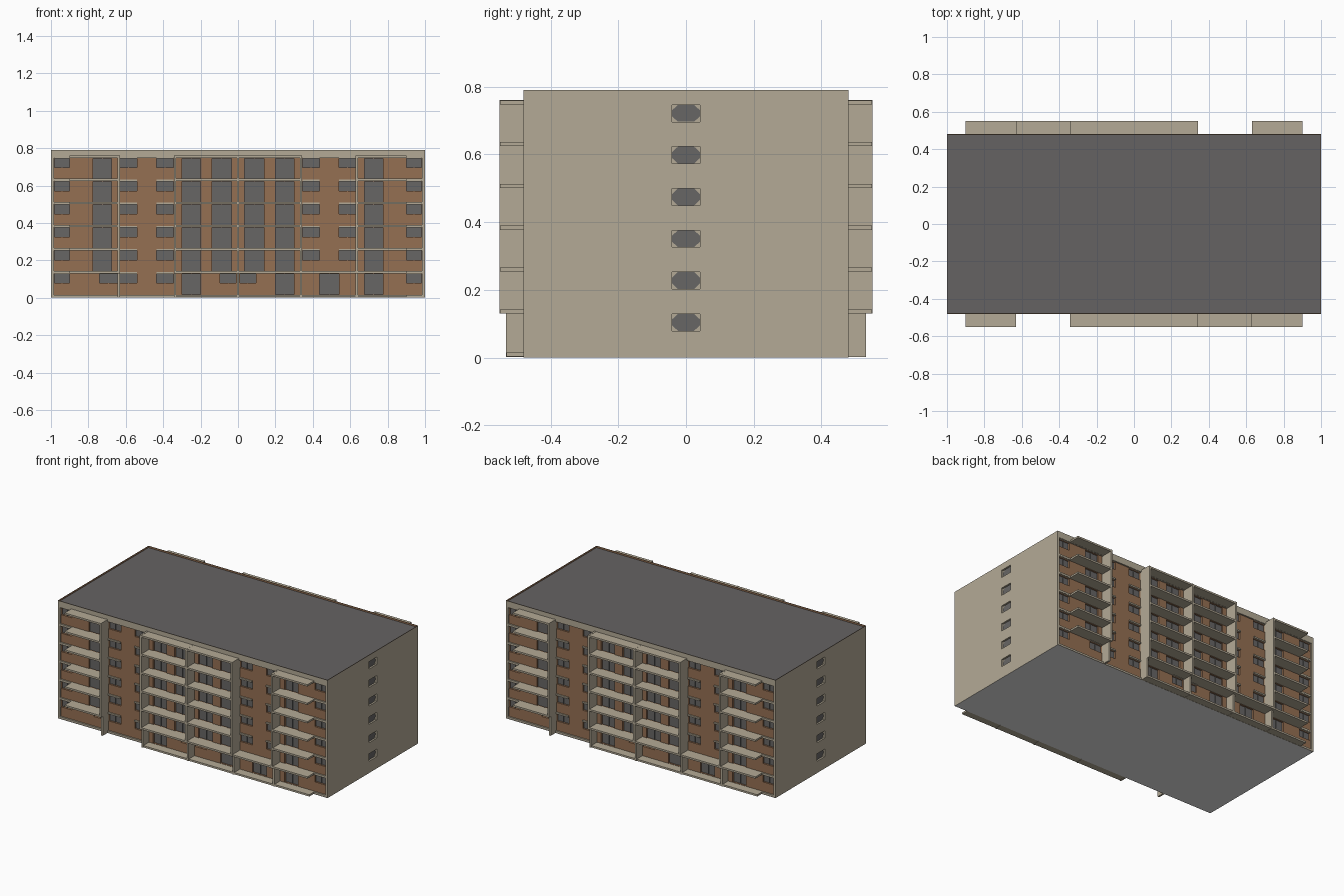
import bpy, bmesh
from mathutils import Vector

if "Cube" in bpy.data.objects:
    bpy.data.objects.remove(bpy.data.objects["Cube"])


def mat(name, rgb):
    m = bpy.data.materials.new(name)
    m.diffuse_color = (*rgb, 1)
    m.use_nodes = True
    m.node_tree.nodes["Principled BSDF"].inputs["Base Color"].default_value = m.diffuse_color
    return m


CONCRETE = mat("beige concrete", (0.455, 0.402, 0.304))
BRICK = mat("brown brick", (0.30, 0.162, 0.086))
GLASS = mat("grey glass", (0.136, 0.132, 0.130))
ROOF = mat("roof grey", (0.130, 0.123, 0.123))
WHITE = mat("plain white", (0.8, 0.8, 0.8))


def finish(name, bm, mats):
    me = bpy.data.meshes.new(name)
    bm.to_mesh(me)
    bm.free()
    for m in mats:
        me.materials.append(m)
    ob = bpy.data.objects.new(name, me)
    bpy.context.collection.objects.link(ob)
    return ob


def boxes(name, items, m, both=True):
    """Join boxes (x0,x1,y0,y1,z0,z1); repeat them turned half round for the back."""
    bm = bmesh.new()
    for s in ((1, -1) if both else (1,)):
        for x0, x1, y0, y1, z0, z1 in items:
            vs = bmesh.ops.create_cube(bm, size=1)["verts"]
            for v in vs:
                v.co = (s * ((x0 + x1) / 2 + v.co.x * (x1 - x0)),
                        s * ((y0 + y1) / 2 + v.co.y * (y1 - y0)),
                        (z0 + z1) / 2 + v.co.z * (z1 - z0))
    bmesh.ops.recalc_face_normals(bm, faces=bm.faces)
    return finish(name, bm, [m])


def wall(name, origin, u, inward, u0, u1, z0, z1, holes, depth, mats):
    """Flat wall with recessed openings, cut on a grid of the opening edges."""
    us = sorted({u0, u1} | {h[i] for h in holes for i in (0, 1)})
    zs = sorted({z0, z1} | {h[i] for h in holes for i in (2, 3)})
    bm = bmesh.new()
    o, u, n = Vector(origin), Vector(u), Vector(inward)
    grid = [[bm.verts.new(o + u * a + Vector((0, 0, b))) for b in zs] for a in us]
    opening = []
    for i in range(len(us) - 1):
        for j in range(len(zs) - 1):
            f = bm.faces.new((grid[i][j], grid[i + 1][j], grid[i + 1][j + 1], grid[i][j + 1]))
            a, b = (us[i] + us[i + 1]) / 2, (zs[j] + zs[j + 1]) / 2
            if any(h[0] < a < h[1] and h[2] < b < h[3] for h in holes):
                opening.append(f)
    ret = bmesh.ops.extrude_face_region(bm, geom=opening)["geom"]
    bmesh.ops.translate(bm, vec=n * depth, verts=[g for g in ret if isinstance(g, bmesh.types.BMVert)])
    old = [f for f in opening if f.is_valid]
    if old:
        bmesh.ops.delete(bm, geom=old, context='FACES')
    bm.normal_update()
    for f in bm.faces:   # deep faces take the second colour
        deep = (f.calc_center_median() - o).dot(n) > depth * 0.9
        f.material_index = 1 if deep else 0
    return finish(name, bm, mats)


STEP = 0.1235
Y = 0.47          # brick face
FLOORS = range(6)

# openings of the long facade: small windows, balcony doors, entrance
windows, doors = [], []
for i in FLOORS:
    z0, z1 = round(0.078 + STEP * i, 4), round(0.128 + STEP * i, 4)
    cols = [(-0.982, -0.9), (-0.63, -0.54), (-0.435, -0.345), (0.9, 0.982)]
    if i:
        cols += [(0.345, 0.435), (0.54, 0.63)]
    else:
        cols += [(-0.74, -0.645), (-0.095, -0.01), (0.01, 0.095)]
    windows += [(a, b, z0, z1) for a, b in cols]
    dcols = [(-0.3, -0.2), (0.2, 0.3), (0.675, 0.775)]
    dcols += [(-0.775, -0.675), (-0.14, -0.035), (0.035, 0.14)] if i else [(0.435, 0.54)]
    doors += [(a, b, round(0.017 + STEP * i, 4), z1) for a, b in dcols]
holes = windows + doors

for name, s in (("front", 1), ("back", -1)):
    wall(name + "_facade", (0, -Y * s, 0), (s, 0, 0), (0, s, 0), -0.99, 0.99, 0.005, 0.76,
         holes, 0.012, [BRICK, GLASS])

# window and door mullions
boxes("mullions", [((a + b) / 2 - 0.002, (a + b) / 2 + 0.002, -Y + 0.007, -Y + 0.013, c, d)
                   for a, b, c, d in holes], GLASS)

# lintel strips over the small windows
boxes("lintels", [(a, b, -Y - 0.008, -Y + 0.001, d, d + 0.01) for a, b, c, d in windows], CONCRETE)

# gable walls with a column of small windows; panes have cut corners
gable = [(-0.042, 0.042, round(0.079 + STEP * i, 4), round(0.129 + STEP * i, 4)) for i in FLOORS]
for name, s in (("right", 1), ("left", -1)):
    wall(name + "_gable", (s, 0, 0), (0, s, 0), (-s, 0, 0), -0.48, 0.48, 0, 0.79,
         gable, 0.012, [CONCRETE, CONCRETE])
    bm = bmesh.new()
    for a, b, c, d in gable:
        pts = [(b, -0.008), (b, 0.008), (0.024, 0.0249), (-0.024, 0.0249),
               (a, 0.008), (a, -0.008), (-0.024, -0.0249), (0.024, -0.0249)]
        bm.faces.new([bm.verts.new((s * 0.9885, s * y, (c + d) / 2 + z)) for y, z in pts])
    bm.normal_update()
    finish(name + "_gable_panes", bm, [GLASS])

# concrete border around each long facade
boxes("facade_border", [(-1, 1, -0.48, -0.45, 0.747, 0.774),
                        (-1, 1, -0.48, -0.4785, 0.774, 0.79),
                        (-1, 1, -0.48, -0.45, 0.002, 0.015),
                        (-1, -0.985, -0.48, -0.45, 0.015, 0.747),
                        (0.985, 1, -0.48, -0.45, 0.015, 0.747)], CONCRETE)

# balcony slabs above the ground floor
slabs = []
for i in range(1, 7):
    z0 = 0.007 + STEP * i
    z1 = z0 + 0.012
    for a, b in ((-0.9, -0.635), (-0.335, 0.335), (0.635, 0.9)):
        slabs.append((a, b, -0.55, -Y + 0.001, z0, z1))
    slabs += [(-0.985, -0.9, -0.479, -Y + 0.001, z0, z1), (0.9, 0.985, -0.479, -Y + 0.001, z0, z1)]
slabs.append((0.335, 0.635, -0.55, -Y + 0.001, 0.1305, 0.1425))   # entrance canopy
slabs.append((-0.34, 0.9, -0.53, -Y + 0.001, 0.003, 0.015))       # ground terrace
boxes("balcony_slabs", slabs, CONCRETE)

# vertical dividing fins
fins = []
for x in (-0.637, -0.337, 0, 0.337, 0.635):
    t = 0.006
    fins += [(x - t, x + t, -0.551, -Y + 0.001, 0.13, 0.761),
             (x - t, x + t, -0.531, -Y + 0.001, 0.001, 0.13)]
boxes("balcony_fins", fins, CONCRETE)

# sunken roof sheet inside a thin brick-lined parapet
boxes("roof", [(-0.999, 0.999, -0.4785, 0.4785, 0.772, 0.779)], ROOF, False)
boxes("parapet_lining", [(-0.998, 0.998, -0.4786, -0.4770, 0.774, 0.79),
                         (0.998, 0.9995, -0.4785, 0.4785, 0.774, 0.79)], BRICK)

# underside sheet
bm = bmesh.new()
bm.faces.new([bm.verts.new((x, y, 0)) for x, y in ((-1, -0.48), (-1, 0.48), (1, 0.48), (1, -0.48))])
bm.normal_update()
finish("base", bm, [WHITE])
